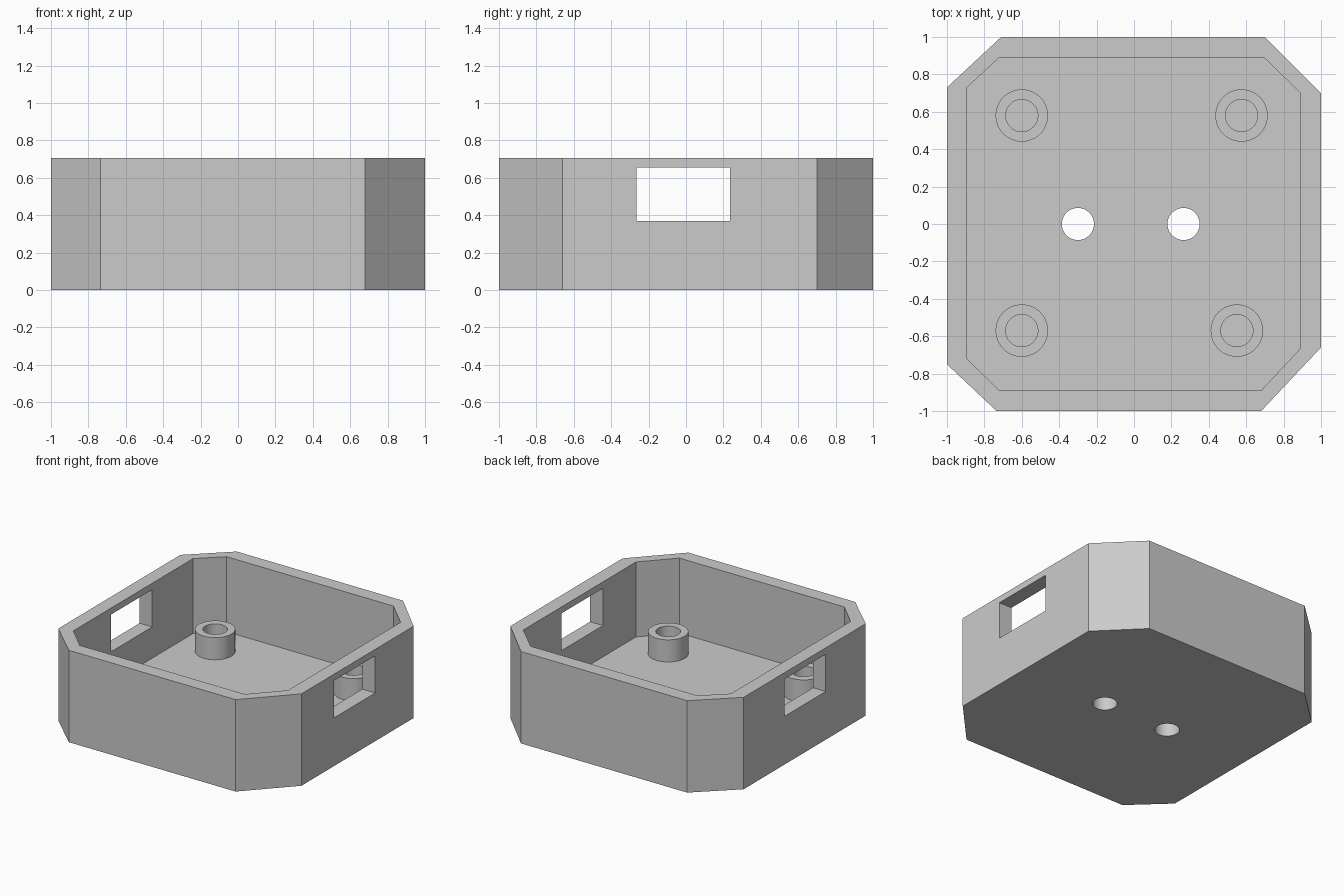
import bpy
from math import cos, sin, tau

cube = bpy.data.objects.get("Cube")
if cube:
    bpy.data.objects.remove(cube, do_unlink=True)

HEIGHT, FLOOR, POST_TOP = 0.705, 0.13, 0.30

grey = bpy.data.materials.new("light grey plastic")
grey.use_nodes = True
colour = (0.6, 0.6, 0.6, 1)
grey.diffuse_color = colour
grey.node_tree.nodes["Principled BSDF"].inputs["Base Color"].default_value = colour


def prism(name, outline, z0, z1):
    """Extrude a counter-clockwise outline from z0 to z1."""
    n = len(outline)
    verts = [(x, y, z) for z in (z0, z1) for x, y in outline]
    faces = [tuple(reversed(range(n))), tuple(range(n, 2 * n))]
    faces += [(i, (i + 1) % n, n + (i + 1) % n, n + i) for i in range(n)]
    mesh = bpy.data.meshes.new(name)
    mesh.from_pydata(verts, [], faces)
    mesh.materials.append(grey)
    obj = bpy.data.objects.new(name, mesh)
    bpy.context.collection.objects.link(obj)
    return obj


def circle(cx, cy, r, n=48):
    return [(cx + r * cos(tau * i / n), cy + r * sin(tau * i / n)) for i in range(n)]


def activate(obj):
    bpy.ops.object.select_all(action='DESELECT')
    obj.select_set(True)
    bpy.context.view_layer.objects.active = obj


def cut(obj, cutter):
    """Subtract the cutter from the object and discard it."""
    cutter.hide_render = True
    mod = obj.modifiers.new("cut", 'BOOLEAN')
    mod.operation = 'DIFFERENCE'
    mod.solver = 'EXACT'
    mod.object = cutter
    activate(obj)
    bpy.ops.object.modifier_apply(modifier=mod.name)
    bpy.data.objects.remove(cutter, do_unlink=True)


def smooth(obj):
    activate(obj)
    bpy.ops.object.shade_smooth_by_angle()


# Tray with uneven chamfered corners
outer = [(-0.735, -1), (0.68, -1), (1, -0.66), (1, 0.70),
         (0.70, 1), (-0.71, 1), (-1, 0.73), (-1, -0.75)]
inner = [(-0.72, -0.89), (0.68, -0.89), (0.89, -0.665), (0.89, 0.70),
         (0.695, 0.89), (-0.72, 0.89), (-0.893, 0.73), (-0.893, -0.72)]
tray = prism("tray", outer, 0, HEIGHT)
cut(tray, prism("cavity_cutter", inner, FLOOR, HEIGHT + 0.2))

# Window through both side walls
window = [(-1.2, -0.265), (1.2, -0.265), (1.2, 0.235), (-1.2, 0.235)]
cut(tray, prism("window_cutter", window, 0.37, 0.655))

# Two holes through the floor
for x in (-0.30, 0.265):
    cut(tray, prism("hole_cutter", circle(x, 0, 0.086), -0.1, FLOOR + 0.1))
smooth(tray)

# Hollow screw posts standing on the floor
posts = {"front_right_post": (-0.60, -0.57), "front_left_post": (0.55, -0.57),
         "back_right_post": (-0.60, 0.58), "back_left_post": (0.575, 0.58)}
for name, (x, y) in posts.items():
    post = prism(name, circle(x, y, 0.14), FLOOR - 0.02, POST_TOP)
    cut(post, prism("bore_cutter", circle(x, y, 0.086), 0, POST_TOP + 0.1))
    smooth(post)
